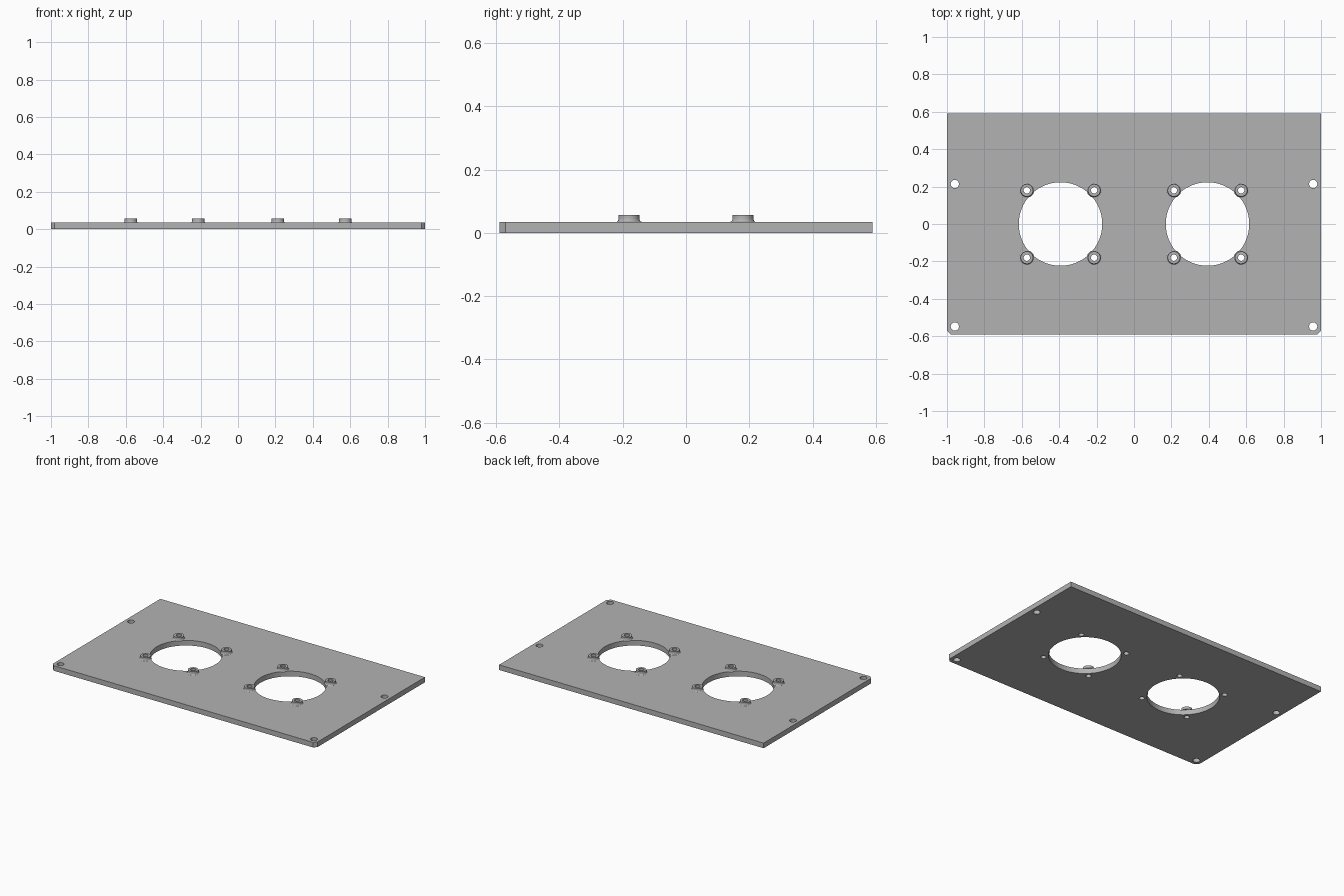
import bpy
import bmesh
from math import cos, sin, pi

THICK = 0.035
BOSS_TOP = 0.057
HALF_Y = 0.59
CHAMFER = 0.02
FAN_X = 0.393
FAN_R = 0.223
BOSS_OFFSET = 0.18
SCREW_R = 0.017

cube = bpy.data.objects.get("Cube")
if cube:
    bpy.data.objects.remove(cube, do_unlink=True)

grey = bpy.data.materials.new("light grey")
grey.use_nodes = True
colour = (0.45, 0.45, 0.45, 1)
grey.diffuse_color = colour
grey.node_tree.nodes["Principled BSDF"].inputs["Base Color"].default_value = colour


def circle(x, y, r, n):
    return [(x + r * cos(2 * pi * i / n), y + r * sin(2 * pi * i / n)) for i in range(n)]


def add_object(name, mesh):
    obj = bpy.data.objects.new(name, mesh)
    bpy.context.collection.objects.link(obj)
    mesh.materials.clear()
    mesh.materials.append(grey)
    bpy.ops.object.select_all(action="DESELECT")
    obj.select_set(True)
    bpy.context.view_layer.objects.active = obj
    bpy.ops.object.shade_smooth_by_angle()
    return obj


def extruded_plate(name, loops, height):
    """Extrude an outline with holes into a solid plate standing on z = 0."""
    curve = bpy.data.curves.new(name + "_outline", "CURVE")
    curve.dimensions = "2D"
    curve.fill_mode = "BOTH"
    curve.extrude = height / 2
    for loop in loops:
        spline = curve.splines.new("POLY")
        spline.points.add(len(loop) - 1)
        for point, (x, y) in zip(spline.points, loop):
            point.co = (x, y, height / 2, 1)
        spline.use_cyclic_u = True
    helper = bpy.data.objects.new(name + "_outline", curve)
    bpy.context.collection.objects.link(helper)
    bpy.context.view_layer.update()
    evaluated = helper.evaluated_get(bpy.context.evaluated_depsgraph_get())
    mesh = bpy.data.meshes.new_from_object(evaluated)
    bpy.data.objects.remove(helper, do_unlink=True)
    mesh.name = name
    bm = bmesh.new()
    bm.from_mesh(mesh)
    bmesh.ops.remove_doubles(bm, verts=bm.verts, dist=1e-5)
    bmesh.ops.recalc_face_normals(bm, faces=bm.faces)
    bm.to_mesh(mesh)
    bm.free()
    return add_object(name, mesh)


def lathe(name, profile, x, y, n=40):
    """Revolve a closed (radius, z) profile about a vertical axis."""
    bm = bmesh.new()
    rings = [[bm.verts.new((px, py, z)) for px, py in circle(x, y, r, n)] for r, z in profile]
    for k, ring in enumerate(rings):
        upper = rings[(k + 1) % len(rings)]
        for i in range(n):
            j = (i + 1) % n
            bm.faces.new((ring[i], ring[j], upper[j], upper[i]))
    bmesh.ops.recalc_face_normals(bm, faces=bm.faces)
    mesh = bpy.data.meshes.new(name)
    bm.to_mesh(mesh)
    bm.free()
    return add_object(name, mesh)


# Panel outline: square back corners, chamfered front corners
outline = [(1, HALF_Y), (-1, HALF_Y), (-1, CHAMFER - HALF_Y), (CHAMFER - 1, -HALF_Y),
           (1 - CHAMFER, -HALF_Y), (1, CHAMFER - HALF_Y)]
loops = [outline]
bosses = []
for side in (-1, 1):
    # Fan opening and edge mounting holes
    loops.append(circle(side * FAN_X, 0, FAN_R, 96))
    for y in (0.214, -0.548):
        loops.append(circle(side * 0.958, y, 0.022, 32))
    # Screw holes around each opening
    for dx in (-BOSS_OFFSET, BOSS_OFFSET):
        for y in (-BOSS_OFFSET, BOSS_OFFSET):
            bosses.append((side * FAN_X + dx, y))
            loops.append(circle(*bosses[-1], SCREW_R, 40))
extruded_plate("panel", loops, THICK)

# Screw bosses with a concave flare at the foot
flare = 0.006
profile = [(SCREW_R, THICK)]
for k in range(6):
    a = k / 5 * pi / 2
    profile.append((0.033 + flare * (1 - sin(a)), THICK + flare * 2 * (1 - cos(a))))
profile += [(0.033, BOSS_TOP), (SCREW_R, BOSS_TOP)]
for i, (x, y) in enumerate(bosses):
    lathe(f"screw_boss_{i + 1}", profile, x, y)
